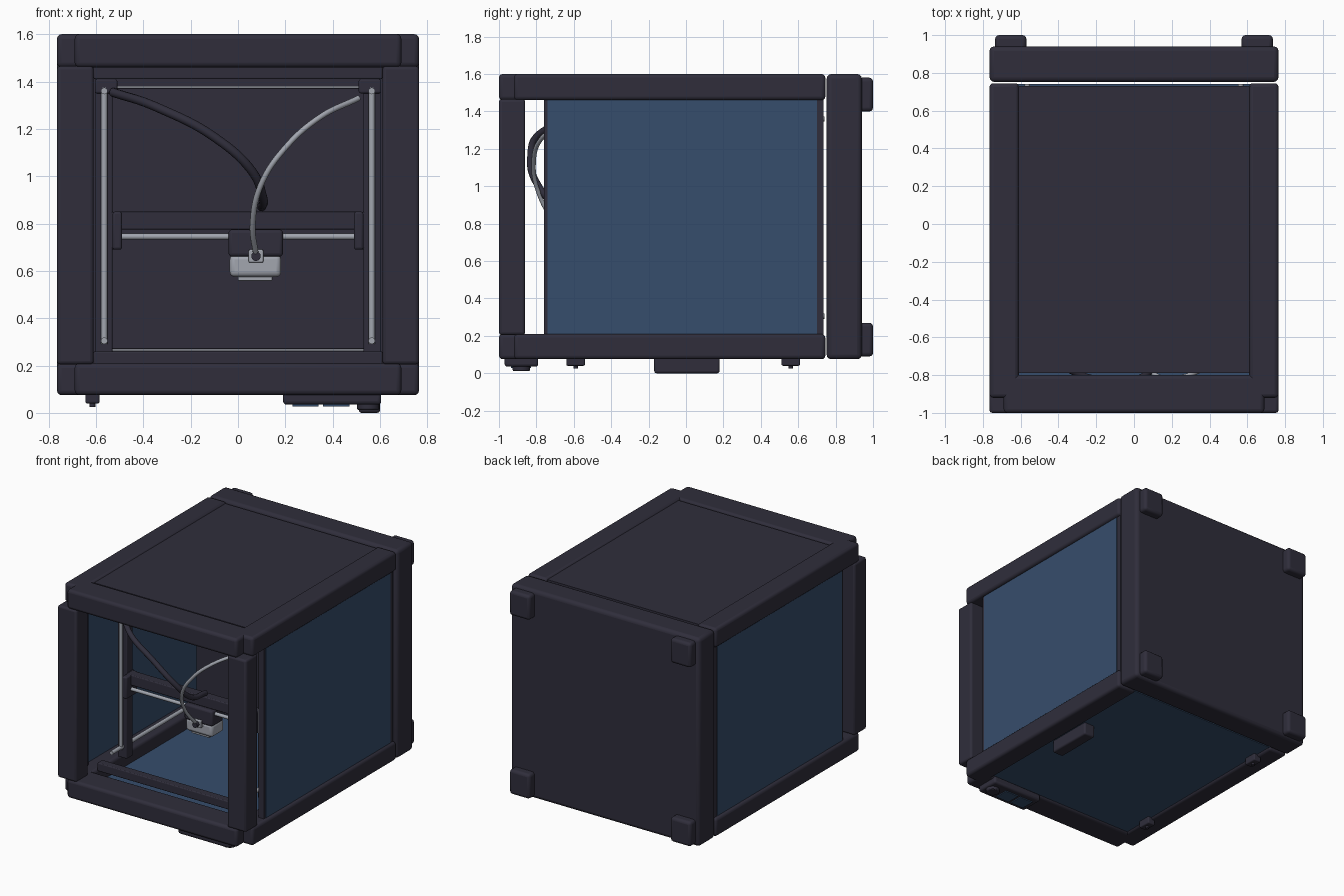
import bpy, bmesh, math
from mathutils import Vector

if "Cube" in bpy.data.objects:
    bpy.data.objects.remove(bpy.data.objects["Cube"])


def material(name, rgb):
    m = bpy.data.materials.new(name)
    m.diffuse_color = (*rgb, 1)
    m.use_nodes = True
    m.node_tree.nodes["Principled BSDF"].inputs["Base Color"].default_value = m.diffuse_color
    return m


DARK = material("dark_plastic", (0.029, 0.027, 0.044))
BLUE = material("blue_glass", (0.037, 0.075, 0.150))
STEEL = material("steel", (0.36, 0.38, 0.43))


def finish(name, bm, mat, bevel=0.0, segments=3):
    me = bpy.data.meshes.new(name)
    bm.to_mesh(me)
    bm.free()
    me.materials.append(mat)
    ob = bpy.data.objects.new(name, me)
    bpy.context.collection.objects.link(ob)
    if bevel:
        mod = ob.modifiers.new("bevel", 'BEVEL')
        mod.width = bevel
        mod.segments = segments
        mod.limit_method = 'ANGLE'
    bpy.ops.object.select_all(action='DESELECT')
    bpy.context.view_layer.objects.active = ob
    ob.select_set(True)
    bpy.ops.object.shade_smooth_by_angle(angle=math.radians(35))
    return ob


def box(name, x, y, z, mat=DARK, bevel=0.0):
    bm = bmesh.new()
    bmesh.ops.create_cube(bm, size=1)
    for v in bm.verts:
        for i, (a, b) in enumerate((x, y, z)):
            v.co[i] = a if v.co[i] < 0 else b
    return finish(name, bm, mat, bevel)


def rod(name, a, b, r, mat=STEEL, bevel=0.0):
    a, b = Vector(a), Vector(b)
    bm = bmesh.new()
    bmesh.ops.create_cone(bm, cap_ends=True, segments=24, radius1=r, radius2=r, depth=(b - a).length)
    bmesh.ops.rotate(bm, verts=bm.verts, matrix=Vector((0, 0, 1)).rotation_difference(b - a).to_matrix())
    bmesh.ops.translate(bm, verts=bm.verts, vec=(a + b) / 2)
    return finish(name, bm, mat, bevel, 2)


def tube(name, pts, r, mat):
    cu = bpy.data.curves.new(name, 'CURVE')
    cu.dimensions = '3D'
    cu.bevel_depth = r
    cu.bevel_resolution = 3
    cu.use_fill_caps = True
    sp = cu.splines.new('BEZIER')
    sp.bezier_points.add(len(pts) - 1)
    for p, co in zip(sp.bezier_points, pts):
        p.co = co
        p.handle_left_type = p.handle_right_type = 'AUTO'
    cu.materials.append(mat)
    ob = bpy.data.objects.new(name, cu)
    bpy.context.collection.objects.link(ob)


def span(s, a, b):
    return tuple(sorted((s * a, s * b)))


# Outer frame: front bars and side beams, with notched corners over the posts
for label, z in (("top", (1.46, 1.6)), ("bottom", (0.075, 0.21))):
    box(label + "_front_bar", (-0.69, 0.69), (-1, -0.8), z, DARK, 0.02)
    for s in (-1, 1):
        box(label + "_side_beam", span(s, 0.61, 0.765), (-0.92, 0.745), z, DARK, 0.02)
for s in (-1, 1):
    box("front_post", span(s, 0.61, 0.765), (-1, -0.86), (0.205, 1.465), DARK, 0.015)
    # Side glass and its edge strips
    box("side_glass", span(s, 0.725, 0.745), (-0.74, 0.70), (0.2, 1.47), BLUE)
    box("side_strip_front", span(s, 0.70, 0.742), (-0.76, -0.73), (0.2, 1.47), DARK)
    box("side_strip_rear", span(s, 0.70, 0.742), (0.685, 0.735), (0.2, 1.47), DARK)

# Top panel and bottom glass door
box("top_panel", (-0.62, 0.62), (-0.79, 0.73), (1.56, 1.59), DARK)
box("bottom_glass", (-0.62, 0.62), (-0.81, 0.74), (0.09, 0.11), BLUE)

# Rear housing and corner feet
box("rear_housing", (-0.765, 0.765), (0.752, 0.94), (0.075, 1.6), DARK, 0.025)
for s in (-1, 1):
    for z in ((0.09, 0.27), (1.4, 1.58)):
        box("rear_foot", span(s, 0.57, 0.735), (0.92, 1.0), z, DARK, 0.02)

# Underside details: handle, hinges, control panel
box("door_handle", (0.51, 0.60), (-0.17, 0.18), (0.0, 0.1), DARK, 0.012)
for y in (-0.59, 0.56):
    box("hinge", (-0.645, -0.585), (y - 0.05, y + 0.05), (0.04, 0.1), DARK, 0.008)
    rod("hinge_pin", (-0.615, y, 0.025), (-0.615, y, 0.06), 0.012, DARK)
box("control_panel", (0.19, 0.605), (-0.97, -0.79), (0.035, 0.09), DARK, 0.015)
box("control_screen", (0.23, 0.34), (-0.935, -0.83), (0.028, 0.036), BLUE)
box("control_keys", (0.36, 0.47), (-0.935, -0.83), (0.028, 0.036), BLUE)
rod("control_knob", (0.55, -0.88, 0.012), (0.55, -0.88, 0.05), 0.047, DARK, 0.006)

# Inner frame ledges
box("inner_ledge_top", (-0.61, 0.61), (-0.76, -0.70), (1.41, 1.47), DARK, 0.006)
box("inner_ledge_bottom", (-0.61, 0.61), (-0.76, -0.70), (0.2, 0.26), DARK, 0.006)

# Motion rails on both sides
for s in (-1, 1):
    x = s * 0.565
    box("rail_backing", span(s, 0.53, 0.605), (-0.53, -0.46), (0.22, 1.41), DARK, 0.006)
    rod("long_rail", (x, -0.55, 0.29), (x, -0.55, 1.375), 0.013)
    for z in (0.305, 1.36):
        rod("lift_rod", (x, -0.66, z), (x, 0.74, z), 0.014)
    box("rail_bracket", span(s, 0.51, 0.605), (-0.56, -0.48), (1.35, 1.41), DARK, 0.008)
    box("gantry_end", span(s, 0.49, 0.53), (-0.59, -0.46), (0.69, 0.85), DARK, 0.01)
    box("gantry_slider", span(s, 0.52, 0.605), (-0.53, -0.45), (0.69, 0.85), DARK, 0.01)

# Gantry
box("gantry_beam", (-0.51, 0.51), (-0.54, -0.47), (0.775, 0.85), DARK, 0.006)
rod("gantry_rod", (-0.5, -0.53, 0.745), (0.5, -0.53, 0.745), 0.013)

# Print head
box("head_carriage", (-0.04, 0.19), (-0.57, -0.44), (0.66, 0.775), DARK, 0.015)
box("head_block", (-0.035, 0.182), (-0.56, -0.42), (0.575, 0.668), STEEL, 0.02)
box("head_vent", (0.0, 0.145), (-0.54, -0.44), (0.558, 0.58), STEEL, 0.004)
box("tube_socket", (0.045, 0.107), (-0.585, -0.54), (0.635, 0.69), STEEL, 0.006)
rod("tube_collar", (0.076, -0.61, 0.662), (0.076, -0.56, 0.662), 0.02, DARK)

# Build plate on a steel sheet
box("build_plate", (-0.57, 0.57), (0.33, 0.35), (0.27, 1.372), DARK, 0.004)
box("build_sheet", (-0.57, 0.57), (0.35, 0.36), (0.262, 1.382), STEEL)

# Filament tube and cable
tube("filament_tube", [(0.076, -0.59, 0.665), (0.062, -0.70, 0.80), (0.10, -0.79, 0.97),
                       (0.20, -0.815, 1.12), (0.34, -0.78, 1.245), (0.51, -0.66, 1.33)], 0.012, STEEL)
tube("cable", [(-0.53, -0.56, 1.355), (-0.34, -0.77, 1.29), (-0.10, -0.83, 1.165),
               (0.06, -0.80, 1.02), (0.105, -0.70, 0.91), (0.10, -0.52, 0.87)], 0.019, DARK)
